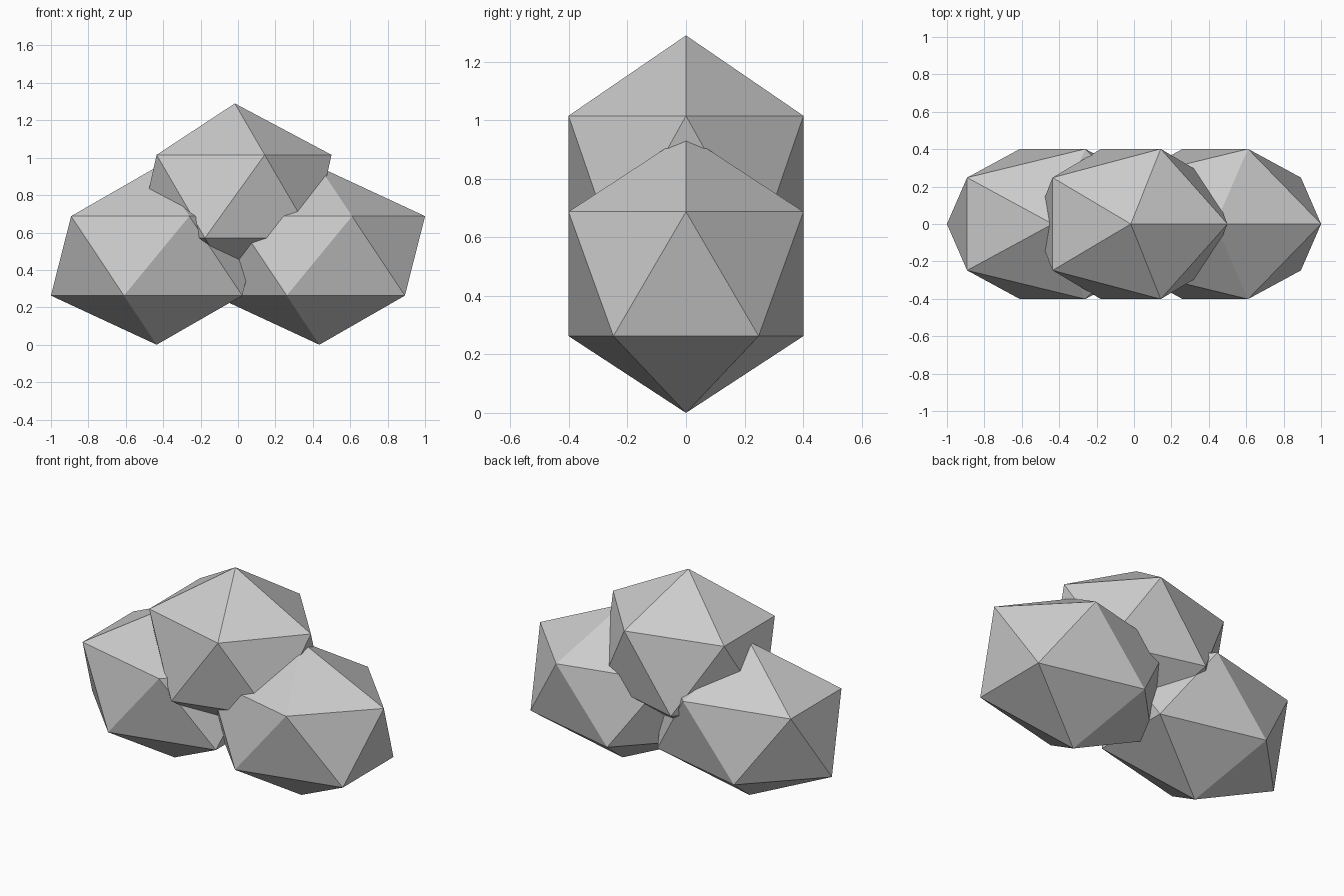
import bpy

if "Cube" in bpy.data.objects:
    bpy.data.objects.remove(bpy.data.objects["Cube"])

# Single stone colour
stone = bpy.data.materials.new("stone_grey")
stone.diffuse_color = (0.6, 0.6, 0.6, 1.0)
stone.use_nodes = True
stone.node_tree.nodes["Principled BSDF"].inputs["Base Color"].default_value = stone.diffuse_color


def boulder(name, centre, radii):
    """Flat-faced twenty-sided rock stretched along each axis."""
    bpy.ops.mesh.primitive_ico_sphere_add(subdivisions=1, radius=1.0)
    rock = bpy.context.object
    rock.name = name
    rock.location = centre
    rock.scale = radii
    bpy.ops.object.transform_apply(location=True, rotation=False, scale=True)
    bpy.ops.object.shade_flat()
    rock.data.materials.append(stone)


# Two equal base rocks side by side
for name, x in (("left_rock", -0.435), ("right_rock", 0.435)):
    boulder(name, (x, 0, 0.475), (0.632, 0.472, 0.475))

# Rock resting on top
boulder("top_rock", (-0.017, 0, 0.793), (0.578, 0.472, 0.497))
